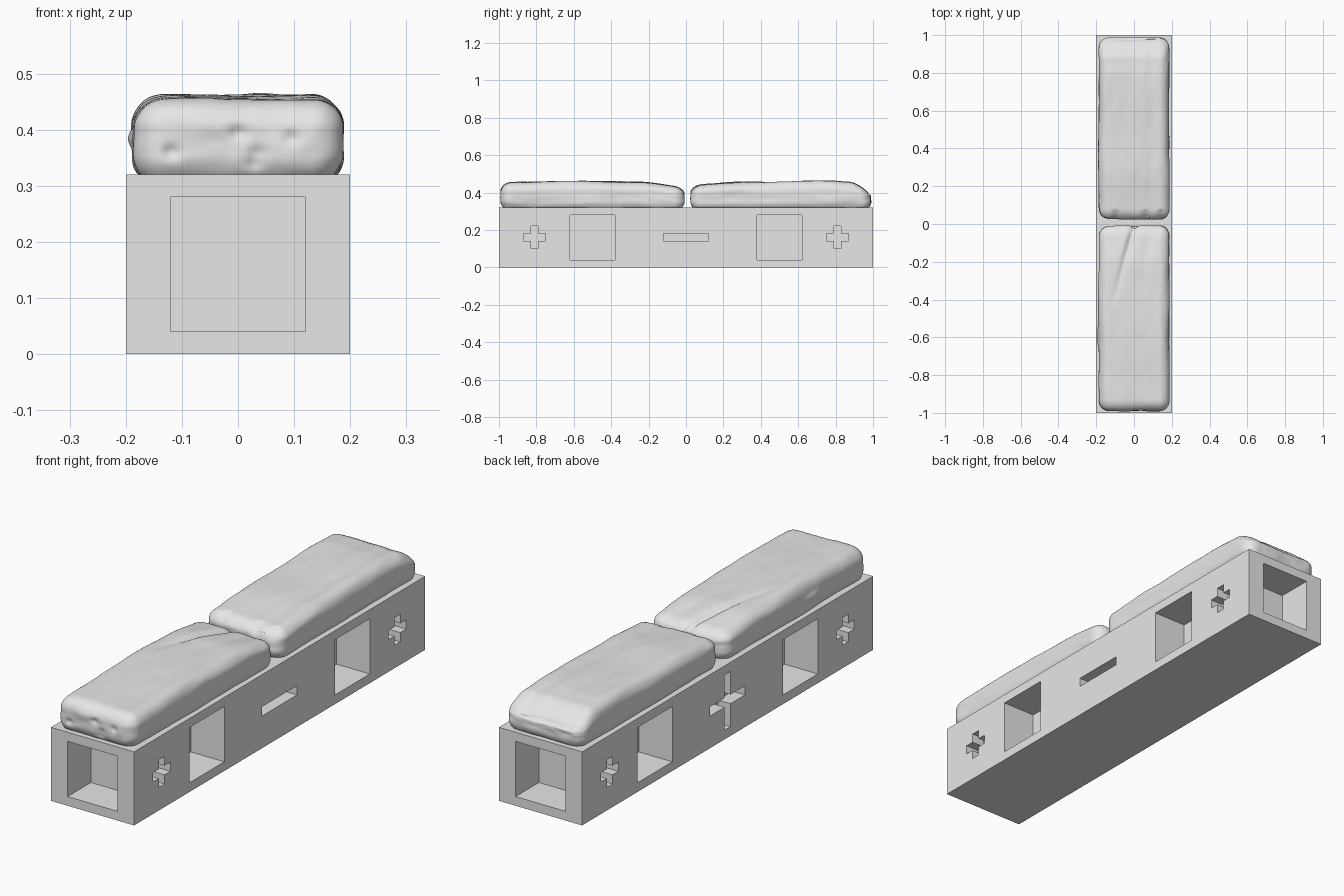
import bpy, bmesh, math
from mathutils import Vector, noise

if "Cube" in bpy.data.objects:
    bpy.data.objects.remove(bpy.data.objects["Cube"])

grey = bpy.data.materials.new("plain grey")
grey.diffuse_color = (0.8, 0.8, 0.8, 1)
grey.use_nodes = True
grey.node_tree.nodes["Principled BSDF"].inputs["Base Color"].default_value = grey.diffuse_color


def finish(name, bm):
    bmesh.ops.recalc_face_normals(bm, faces=bm.faces)
    me = bpy.data.meshes.new(name)
    bm.to_mesh(me)
    bm.free()
    ob = bpy.data.objects.new(name, me)
    bpy.context.collection.objects.link(ob)
    me.materials.append(grey)
    return ob


def rect(cu, w, h, cv=0.16):
    return [(cu - w, cv - h), (cu + w, cv - h), (cu + w, cv + h), (cu - w, cv + h)]


def plus(cu, w, h, t, cv=0.16):
    pts = [(-w, -t), (-t, -t), (-t, -h), (t, -h), (t, -t), (w, -t),
           (w, t), (t, t), (t, h), (-t, h), (-t, t), (-w, t)]
    return [(cu + u, cv + v) for u, v in pts]


def prism(bm, outline, axis, side, face, depth):
    """Extruded outline that sinks into the side (axis 0) or end (axis 1) wall."""
    rings = []
    for d in (face + 0.03, face - depth):
        d *= side
        rings.append([bm.verts.new((d, u, v) if axis == 0 else (u, d, v))
                      for u, v in outline])
    a, b = rings
    n = len(a)
    bm.faces.new(a)
    bm.faces.new(b)
    for i in range(n):
        bm.faces.new((a[i], a[(i + 1) % n], b[(i + 1) % n], b[i]))


# long base block
bm = bmesh.new()
bmesh.ops.create_cube(bm, size=1)
for v in bm.verts:
    v.co = Vector((v.co.x * 0.4, v.co.y * 2, (v.co.z + 0.5) * 0.32))
base = finish("base_block", bm)

# recesses in all four walls
bm = bmesh.new()
for s in (-1, 1):
    prism(bm, rect(0, 0.12, 0.12), 1, s, 1.0, 0.16)            # end recess
    for y in (-0.5, 0.5):
        prism(bm, rect(y, 0.12, 0.12), 0, s, 0.2, 0.16)        # side recess
    for y in (-0.81, 0.81):
        prism(bm, plus(y, 0.06, 0.06, 0.02), 0, s, 0.2, 0.06)  # small cross
prism(bm, rect(0, 0.12, 0.02), 0, 1, 0.2, 0.06)                # right slot
prism(bm, plus(0, 0.12, 0.12, 0.02), 0, -1, 0.2, 0.06)         # left cross
cutter = finish("recess_cutter", bm)
cutter.hide_render = True
mod = base.modifiers.new("recesses", 'BOOLEAN')
mod.operation = 'DIFFERENCE'
mod.solver = 'EXACT'
mod.object = cutter
bpy.context.view_layer.objects.active = base
bpy.ops.object.modifier_apply(modifier=mod.name)
bpy.data.objects.remove(cutter)


def lerp_profile(pts, y):
    for (a, h0), (b, h1) in zip(pts, pts[1:]):
        if y <= b:
            t = max(0, (y - a) / (b - a))
            t = t * t * (3 - 2 * t)
            return h0 + (h1 - h0) * t
    return pts[-1][1]


def bump(d, width):
    return math.exp(-(d / width) ** 2)


def lump(name, y0, y1, heights, detail):
    """Soft rounded slab with an uneven surface and a top height profile."""
    bm = bmesh.new()
    bmesh.ops.create_cube(bm, size=2)
    bmesh.ops.subdivide_edges(bm, edges=bm.edges[:], cuts=55, use_grid_fill=True)
    half = Vector((0.187, (y1 - y0) / 2, 0.08))
    mid = Vector((0, (y0 + y1) / 2, 0.38))
    r = 0.055
    for v in bm.verts:
        p = Vector([math.sin(c * math.pi / 2) * h for c, h in zip(v.co, half)])
        inner = Vector([max(-(h - r), min(h - r, c)) for c, h in zip(p, half)])
        n = (p - inner).normalized()
        p = inner + n * r + mid
        # overall waviness plus finer unevenness
        p += n * 0.005 * noise.noise(Vector((p.x * 9, p.y * 4, p.z * 12)))
        p += n * 0.002 * noise.noise(Vector((p.x * 25, p.y * 12, p.z * 30)))
        if p.z > 0.36:
            p.z = 0.36 + (p.z - 0.36) * (lerp_profile(heights, p.y) - 0.36) / 0.10
        v.co = detail(p, n)
    ob = finish(name, bm)
    for f in ob.data.polygons:
        f.use_smooth = True
    return ob


def front_detail(p, n):
    # slanting fold that splits the inner end in two lobes
    if p.y > -0.5 and n.z > -0.2:
        fade = min(1, max(0, (p.y + 0.45) / 0.3))
        d = p.x - (0.005 + 0.28 * p.y)
        p = p - n * 0.016 * bump(d, 0.014) * fade
        d2 = p.x - (0.10 + 0.2 * p.y)
        p.z -= 0.004 * bump(d2, 0.03) * fade * max(0, n.z)
    # dents on the front end
    if n.y < -0.3:
        for x, z in ((0, 0.395), (0.035, 0.36), (0.095, 0.385), (-0.12, 0.36), (0.03, 0.34)):
            p.y += 0.009 * bump(math.hypot(p.x - x, p.z - z), 0.013)
    # small knob on the left wall
    if n.x < -0.5:
        p.x -= 0.010 * bump(math.hypot((p.y + 0.6) / 3, p.z - 0.385), 0.016)
    return p


def back_detail(p, n):
    # shallow notches at the inner end
    if n.y < -0.2:
        for x in (-0.1, 0.06, 0.14):
            p.y += 0.010 * bump(p.x - x, 0.02) * bump(p.z - 0.43, 0.03)
    # crease across the outer end
    if p.y > 0.85:
        p = p - n * 0.006 * bump(p.z - 0.395, 0.01) * bump(p.x, 0.12)
    # long shallow dip along the top
    if n.z > 0.5:
        p.z -= 0.003 * bump(p.x - 0.09, 0.03)
    return p


lump("front_cushion", -0.99, -0.01,
     [(-1, 0.453), (-0.9, 0.456), (-0.6, 0.463), (-0.25, 0.457), (0, 0.43)], front_detail)
lump("back_cushion", 0.025, 0.988,
     [(0, 0.44), (0.3, 0.456), (0.78, 0.465), (0.87, 0.458), (1, 0.405)], back_detail)
